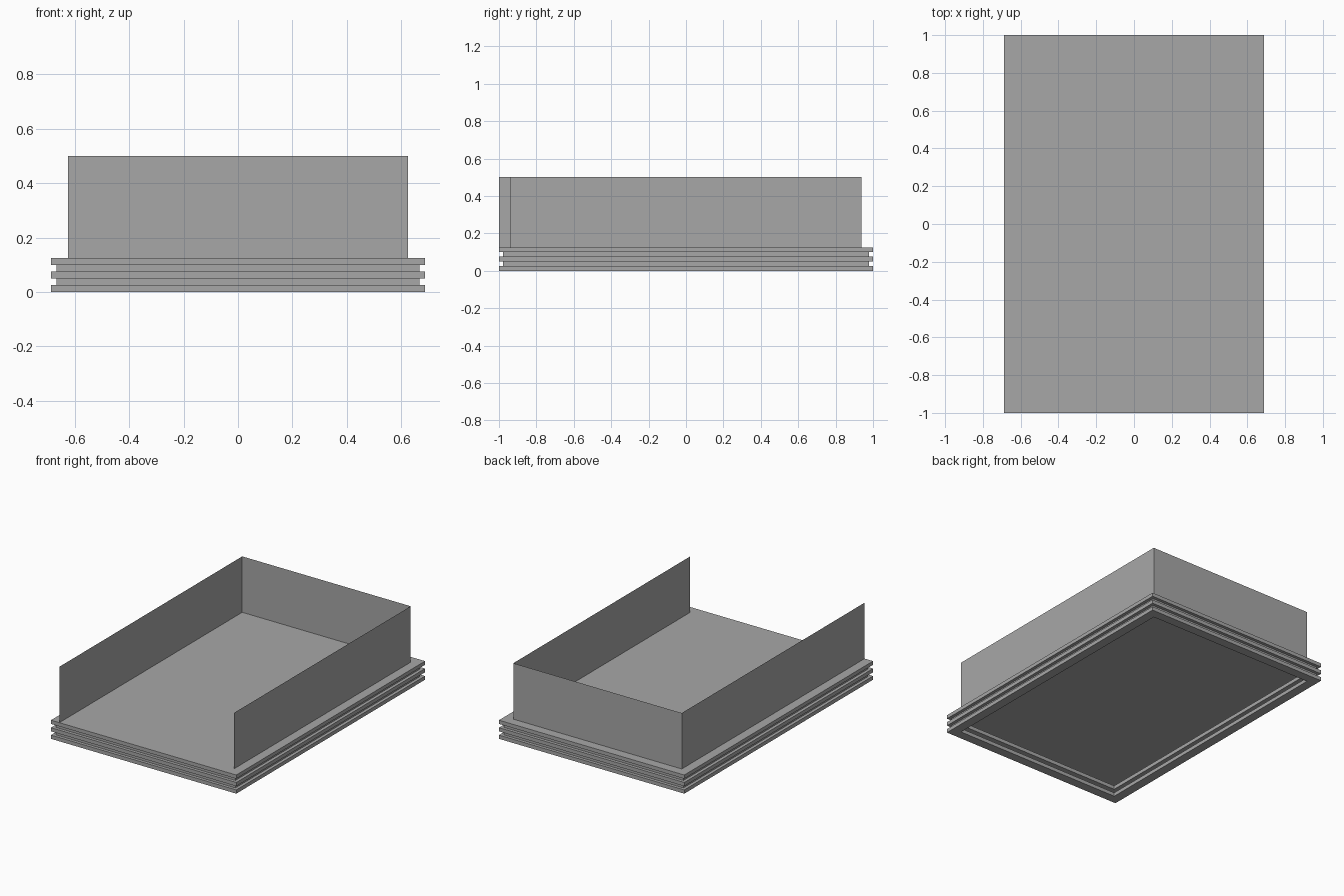
import bpy
import bmesh

cube = bpy.data.objects.get("Cube")
if cube:
    bpy.data.objects.remove(cube, do_unlink=True)

# One plain grey for everything
grey = bpy.data.materials.new("mid_grey")
grey.use_nodes = True
colour = (0.39, 0.39, 0.39, 1)
grey.diffuse_color = colour
grey.node_tree.nodes["Principled BSDF"].inputs["Base Color"].default_value = colour

HALF_X, HALF_Y = 0.6875, 1.0
STEP = 0.025      # layer height
GROOVE = 0.021    # how far the groove walls sit back
RIM = 0.0625      # border between base edge and walls
BASE_TOP = 5 * STEP
WALL_TOP = 0.5


def finish(name, bm):
    mesh = bpy.data.meshes.new(name)
    bm.to_mesh(mesh)
    bm.free()
    mesh.materials.append(grey)
    obj = bpy.data.objects.new(name, mesh)
    bpy.context.collection.objects.link(obj)


def rectangle(bm, inset, z):
    hx, hy = HALF_X - inset, HALF_Y - inset
    return [bm.verts.new((sx * hx, sy * hy, z))
            for sx, sy in ((-1, -1), (1, -1), (1, 1), (-1, 1))]


def bridge(bm, a, b):
    for i in range(4):
        j = (i + 1) % 4
        bm.faces.new((a[i], a[j], b[j], b[i]))


def band(name, level):
    """Thin sheet wall at the back of a groove."""
    bm = bmesh.new()
    z = level * STEP
    bridge(bm, rectangle(bm, GROOVE, z), rectangle(bm, GROOVE, z + STEP))
    finish(name, bm)


def frame(name, level):
    """Flat rectangular frame with an open middle."""
    bm = bmesh.new()
    z = level * STEP
    loops = [rectangle(bm, 0, z), rectangle(bm, 0, z + STEP),
             rectangle(bm, RIM, z + STEP), rectangle(bm, RIM, z)]
    for a, b in zip(loops, loops[1:] + loops[:1]):
        bridge(bm, a, b)
    bmesh.ops.recalc_face_normals(bm, faces=bm.faces)
    finish(name, bm)


def slab(name, level):
    """Solid plate."""
    bm = bmesh.new()
    z = level * STEP
    low, high = rectangle(bm, 0, z), rectangle(bm, 0, z + STEP)
    bridge(bm, low, high)
    bm.faces.new(low)
    bm.faces.new(high)
    bmesh.ops.recalc_face_normals(bm, faces=bm.faces)
    finish(name, bm)


def wall(name, start, end):
    """A thin upright sheet standing on the base."""
    bm = bmesh.new()
    bm.faces.new([bm.verts.new(p) for p in (
        (*start, BASE_TOP), (*end, BASE_TOP), (*end, WALL_TOP), (*start, WALL_TOP))])
    finish(name, bm)


# Hollow stepped base, closed on top by the floor
frame("bottom_frame", 0)
band("lower_groove", 1)
frame("middle_frame", 2)
band("upper_groove", 3)
slab("floor", 4)

# Three walls, open at the front; the right wall reaches the front edge
wx, wy = HALF_X - RIM, HALF_Y - RIM
wall("left_wall", (wx, -wy), (wx, wy))
wall("back_wall", (wx, wy), (-wx, wy))
wall("right_wall", (-wx, wy), (-wx, -HALF_Y))
